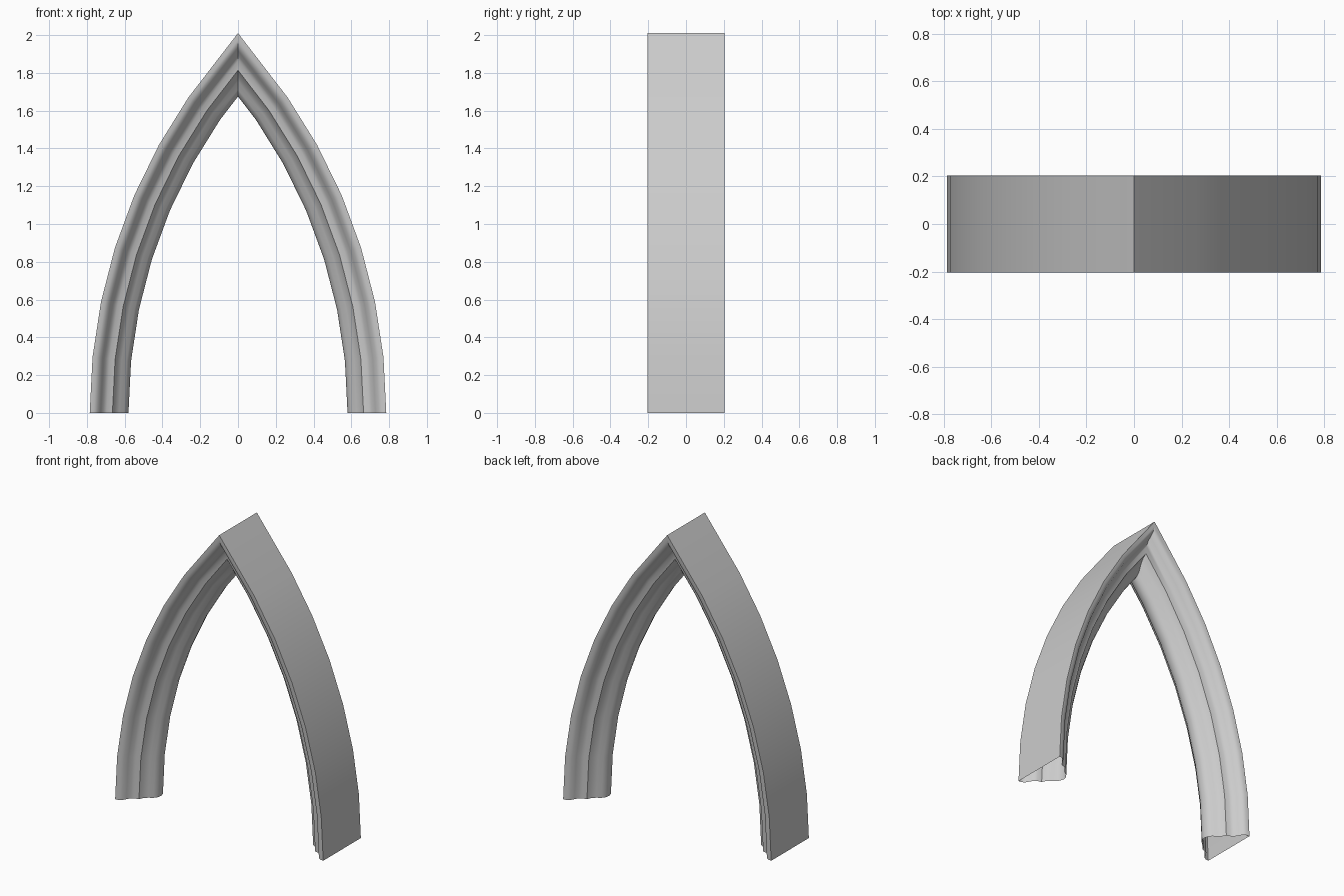
import bpy, bmesh
from math import sin, cos, radians

cube = bpy.data.objects.get("Cube")
if cube:
    bpy.data.objects.remove(cube, do_unlink=True)

stone = bpy.data.materials.new("grey stone")
stone.use_nodes = True
COLOUR = (0.6, 0.6, 0.6, 1)
stone.diffuse_color = COLOUR
stone.node_tree.nodes["Principled BSDF"].inputs["Base Color"].default_value = COLOUR

# Arch curve: both flanks are arcs about centres on the ground line
RADIUS, CENTRE, STEP, HALF = 2.93, 2.145, 0.101, 0.203

# Moulding section from outer edge to inner nose: (inset, depth from face)
moulding = [(0, 0), (0.022, 0.002), (0.042, 0.014), (0.057, 0.04),
            (0.072, 0.066), (0.09, 0.078), (0.12, 0.085),
            (0.132, 0.112), (0.155, 0.135), (0.182, 0.152), (0.198, 0.174)]
front = [(i, d - HALF) for i, d in moulding]
section = front + [(0.205, 0)] + [(i, -y) for i, y in reversed(front)]


def arc_points(inset):
    """Points of one flank, the last slid along its chord to the centre line."""
    r = RADIUS - inset
    pts = [(r * cos(STEP * k) - CENTRE, r * sin(STEP * k)) for k in range(8)]
    (x0, z0), (x1, z1) = pts[-2:]
    pts[-1] = (0, z0 + (z1 - z0) * x0 / (x0 - x1))
    return pts


# Pointed arch: sweep the section over one flank, mirror the other
bm = bmesh.new()
rails = [[bm.verts.new((x, y, z)) for x, z in arc_points(inset)]
         for inset, y in section]
for a, b in zip(rails, rails[1:] + rails[:1]):
    for k in range(len(a) - 1):
        bm.faces.new((a[k], a[k + 1], b[k + 1], b[k]))
bmesh.ops.mirror(bm, geom=bm.verts[:] + bm.edges[:] + bm.faces[:],
                 axis="X", merge_dist=0.0005)
bmesh.ops.recalc_face_normals(bm, faces=bm.faces)
# Make the outer surface face outwards
outer = max(bm.faces, key=lambda f: f.calc_center_median().x)
if outer.normal.x < 0:
    bmesh.ops.reverse_faces(bm, faces=bm.faces)
mesh = bpy.data.meshes.new("pointed_arch")
bm.to_mesh(mesh)
bm.free()
mesh.materials.append(stone)
arch = bpy.data.objects.new("pointed_arch", mesh)
bpy.context.collection.objects.link(arch)
bpy.context.view_layer.objects.active = arch
arch.select_set(True)
bpy.ops.object.shade_smooth_by_angle(angle=radians(35))
